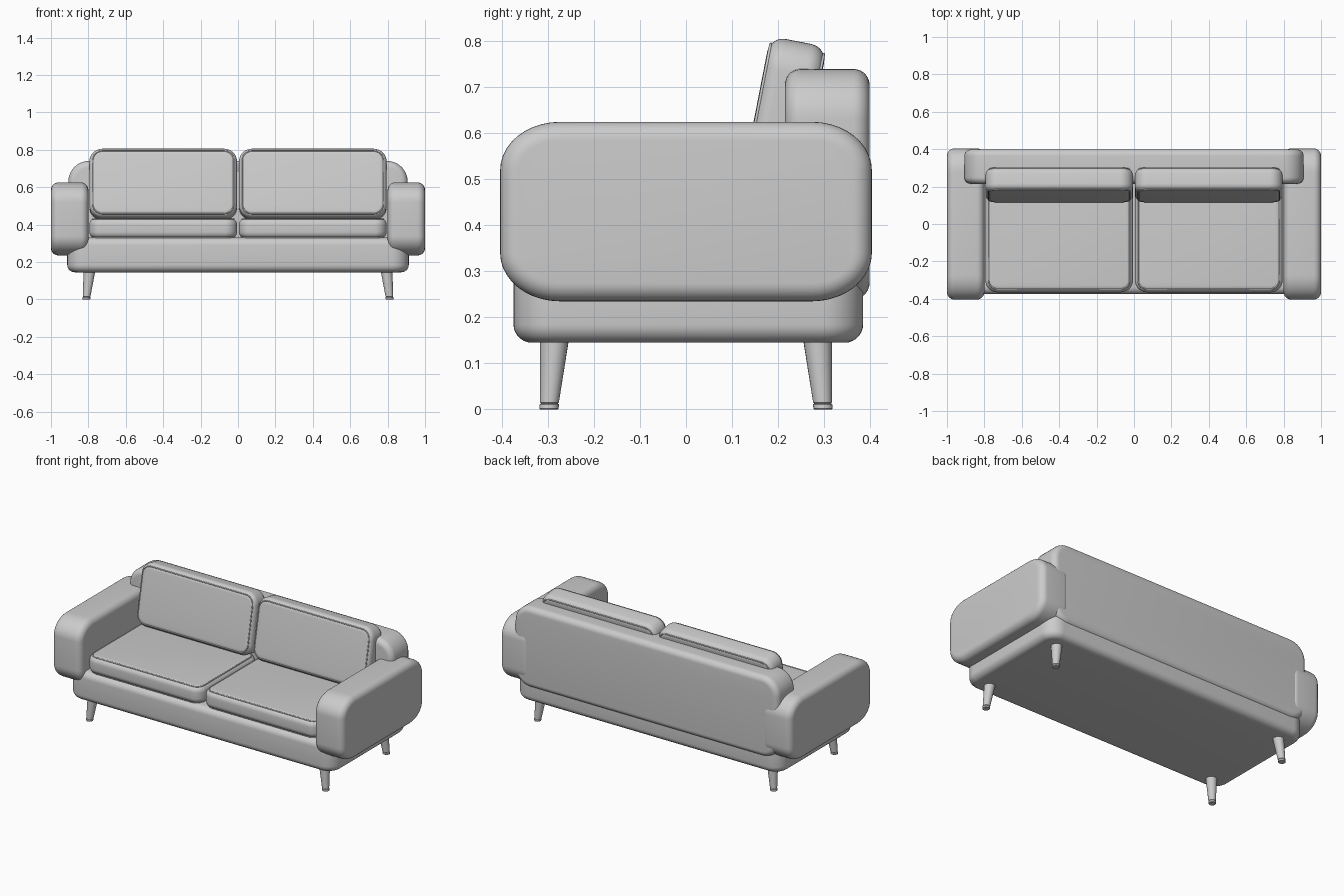
import bpy, bmesh
from math import sin, cos, pi, radians, atan2
from mathutils import Matrix, Vector

if "Cube" in bpy.data.objects:
    bpy.data.objects.remove(bpy.data.objects["Cube"])

COL = bpy.context.collection


def outline(w, h, rx, ry, n=10):
    """Rounded rectangle (half sizes w, h) as a list of 2D points."""
    pts = []
    for k, (sx, sy) in enumerate([(1, 1), (-1, 1), (-1, -1), (1, -1)]):
        for i in range(n + 1):
            a = (k + i / n) * pi / 2
            pts.append((sx * (w - rx) + rx * cos(a), sy * (h - ry) + ry * sin(a)))
    return pts


def finish(name, bm, mat):
    bmesh.ops.recalc_face_normals(bm, faces=bm.faces)
    me = bpy.data.meshes.new(name)
    bm.to_mesh(me)
    bm.free()
    ob = bpy.data.objects.new(name, me)
    ob.matrix_world = mat
    COL.objects.link(ob)
    for p in me.polygons:
        p.use_smooth = True
    return ob


def slab(name, mat, w, h, d, rx, ry, edge, n=7):
    """Upholstered block: rounded outline in local XY, thickness along Z, soft rims."""
    bm = bmesh.new()
    steps = [i / n * pi / 2 for i in range(n + 1)]
    prof = [(edge * (1 - sin(a)), -d + edge * (1 - cos(a))) for a in steps]
    prof += [(i, -z) for i, z in reversed(prof)]
    rings = []
    for inset, z in prof:
        pts = outline(w - inset, h - inset, rx - inset, ry - inset)
        rings.append([bm.verts.new((x, y, z)) for x, y in pts])
    for a, b in zip(rings, rings[1:]):
        for i in range(len(a)):
            j = (i + 1) % len(a)
            bm.faces.new((a[i], a[j], b[j], b[i]))
    bm.faces.new(rings[0])
    bm.faces.new(rings[-1])
    return finish(name, bm, mat)


def piping(name, mat, w, h, d, r, edge):
    """Thin seam cord on both rims of a cushion."""
    cu = bpy.data.curves.new(name, 'CURVE')
    cu.dimensions = '3D'
    cu.bevel_depth = 0.004
    cu.bevel_resolution = 1
    inset, drop = edge * (1 - sin(pi / 6)), edge * (1 - cos(pi / 6))
    for s in (-1, 1):
        pts = outline(w - inset, h - inset, r - inset, r - inset)
        sp = cu.splines.new('POLY')
        sp.points.add(len(pts) - 1)
        for p, (x, y) in zip(sp.points, pts):
            p.co = (x, y, s * (d - drop), 1)
        sp.use_cyclic_u = True
    ob = bpy.data.objects.new(name, cu)
    ob.matrix_world = mat
    COL.objects.link(ob)


def at(x, y, z, rot=None):
    return Matrix.Translation((x, y, z)) @ (rot or Matrix())


UP = Matrix.Rotation(pi / 2, 4, 'X')                      # local Y -> world Z
SIDE = Matrix(((0, 0, 1, 0), (1, 0, 0, 0), (0, 1, 0, 0), (0, 0, 0, 1)))  # local Z -> world X

# Base and backrest
slab("seat_base", at(0, 0.005, 0.2375), 0.913, 0.38, 0.0925, 0.09, 0.09, 0.04)
slab("backrest", at(0, 0.307, 0.49, UP), 0.907, 0.25, 0.092, 0.11, 0.11, 0.035)

# Tilted back cushions need a lean about X
LEAN = Matrix.Rotation(radians(-11), 4, 'X') @ UP

for s, side in ((-1, "left"), (1, "right")):
    # Arm
    slab(side + "_arm", at(s * 0.9, 0, 0.43, SIDE), 0.404, 0.195, 0.1, 0.13, 0.105, 0.04)
    # Seat cushion with seam cord
    m = at(s * 0.4, -0.075, 0.38)
    slab(side + "_seat_cushion", m, 0.395, 0.29, 0.054, 0.065, 0.065, 0.035)
    piping(side + "_seat_piping", m, 0.395, 0.29, 0.054, 0.065, 0.035)
    # Back cushion with seam cord
    m = at(s * 0.4, 0.209, 0.615, LEAN)
    slab(side + "_back_cushion", m, 0.395, 0.188, 0.063, 0.07, 0.07, 0.035)
    piping(side + "_back_piping", m, 0.395, 0.188, 0.063, 0.07, 0.035)

    # Splayed tapered legs, each with a small foot cap
    for t, end in ((-1, "front"), (1, "back")):
        bm = bmesh.new()
        rings = []
        for z, r in ((0, 0.019), (0.002, 0.021), (0.011, 0.021), (0.013, 0.018),
                     (0.015, 0.0205), (0.16, 0.032)):
            cx = s * (0.811 - 0.11 * z)
            cy = t * (0.298 - 0.08 * z)
            rings.append([bm.verts.new((cx + r * cos(i * pi / 12), cy + r * sin(i * pi / 12), z))
                          for i in range(24)])
        for a, b in zip(rings, rings[1:]):
            for i in range(24):
                j = (i + 1) % 24
                bm.faces.new((a[i], a[j], b[j], b[i]))
        bm.faces.new(rings[0])
        bm.faces.new(rings[-1])
        leg = finish(end + "_" + side + "_leg", bm, Matrix())
        bpy.ops.object.select_all(action='DESELECT')
        leg.select_set(True)
        bpy.context.view_layer.objects.active = leg
        bpy.ops.object.shade_smooth_by_angle(angle=radians(35))
